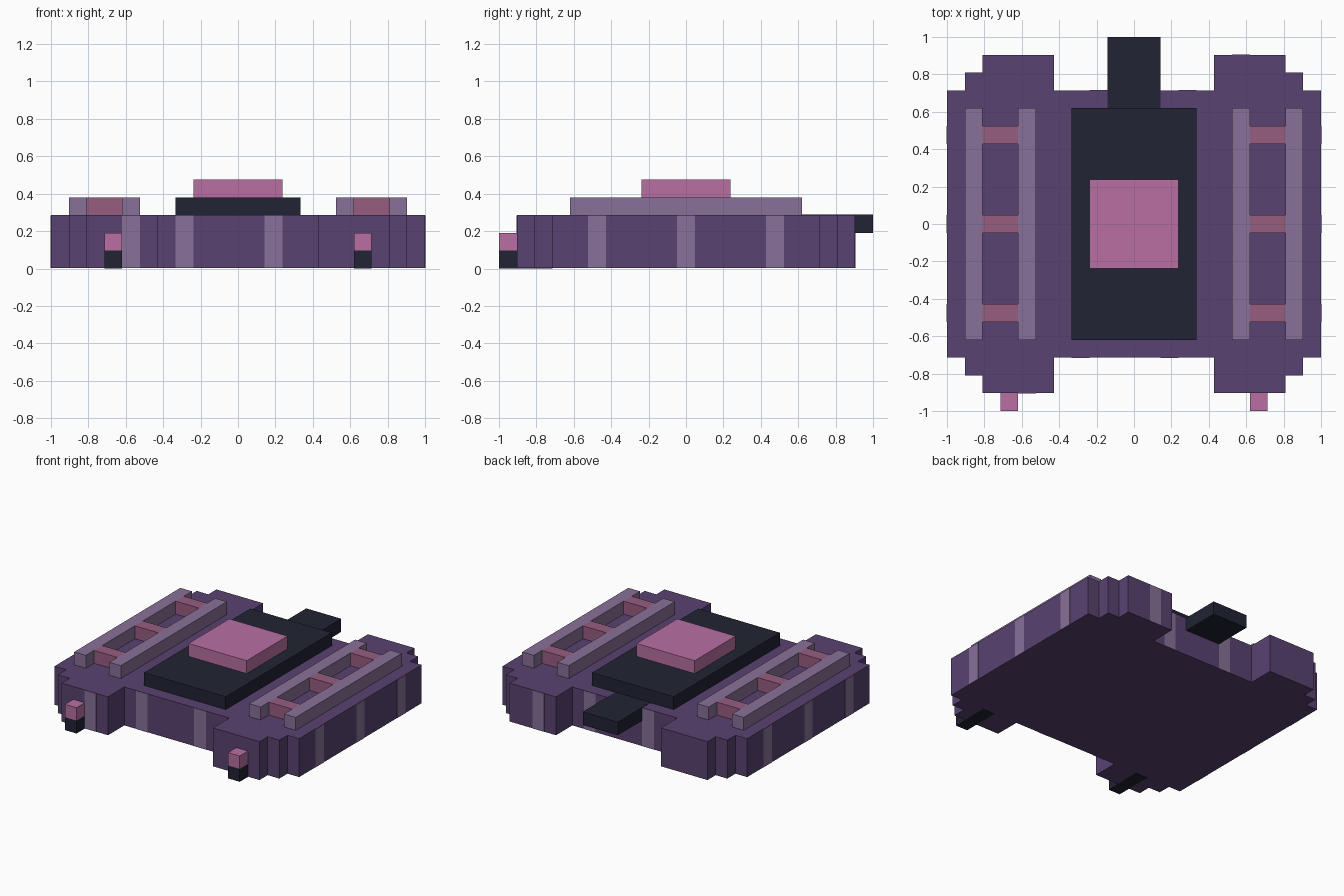
import bpy, bmesh

if "Cube" in bpy.data.objects:
    bpy.data.objects.remove(bpy.data.objects["Cube"])

U = 2 / 21  # one block
EPS = 0.002  # tiny offset that keeps flush faces apart


def material(name, rgb):
    m = bpy.data.materials.new(name)
    lin = [((c / 255 + 0.055) / 1.055) ** 2.4 for c in rgb]
    m.diffuse_color = (*lin, 1)
    m.use_nodes = True
    m.node_tree.nodes["Principled BSDF"].inputs["Base Color"].default_value = m.diffuse_color
    return m


PURPLE = material("deep purple", (89, 66, 113))
LILAC = material("dusty lilac", (136, 113, 152))
ROSE = material("muted rose", (151, 93, 127))
PINK = material("bright pink", (184, 111, 163))
DARK = material("dark navy", (33, 35, 51))


def finish(name, bm, mat):
    bmesh.ops.recalc_face_normals(bm, faces=bm.faces)
    mesh = bpy.data.meshes.new(name)
    bm.to_mesh(mesh)
    bm.free()
    mesh.materials.append(mat)
    bpy.context.collection.objects.link(bpy.data.objects.new(name, mesh))


def box(name, x, y, z, mat):
    """Box from (min, max) ranges."""
    bm = bmesh.new()
    bmesh.ops.create_cube(bm, size=1)
    for v in bm.verts:
        v.co = [r[0] if c < 0 else r[1] for c, r in zip(v.co, (x, y, z))]
    finish(name, bm, mat)


def blocks(name, x, y, z, mat):
    """Box from ranges counted in blocks."""
    box(name, *[(r[0] * U, r[1] * U) for r in (x, y, z)], mat)


# Hull: stepped outline, mirrored into four quarters, then extruded
quarter = [(4.5, 7.5), (4.5, 9.5), (8.5, 9.5), (8.5, 8.5),
           (9.5, 8.5), (9.5, 7.5), (10.5, 7.5)]
right = quarter + [(x, -y) for x, y in reversed(quarter)]
outline = right + [(-x, y) for x, y in reversed(right)]
bm = bmesh.new()
base = bm.faces.new([bm.verts.new((x * U, y * U, EPS)) for x, y in outline])
top = bmesh.ops.extrude_face_region(bm, geom=[base])["geom"]
for v in top:
    if isinstance(v, bmesh.types.BMVert):
        v.co.z = 3 * U
finish("hull", bm, PURPLE)

# Upright stripes on the walls; each end is the other turned half round
for s, end in ((1, "front"), (-1, "back")):
    for x, y in ((-6, -9.5), (-3, -7.5), (2, -7.5)):
        cx, cy = s * x * U, s * y * U
        box(end + "_stripe", (cx - U / 2, cx + U / 2), (cy - EPS, cy + EPS),
            (EPS, 3 * U - EPS), LILAC)
    for y in (-5, 0, 5):
        cx = s * 10.5 * U
        box("side_stripe", (cx - EPS, cx + EPS), ((y - .5) * U, (y + .5) * U),
            (EPS, 3 * U - EPS), LILAC)

# Deck slab, raised hatch and rear tailpiece
blocks("deck_slab", (-3.5, 3.5), (-6.5, 6.5), (3, 4), DARK)
blocks("hatch", (-2.5, 2.5), (-2.5, 2.5), (4, 5), PINK)
box("tailpiece", (-1.5 * U, 1.5 * U), (6.5 * U, 1), (2 * U, 3 * U + EPS), DARK)

for s in (-1, 1):
    def span(a, b):
        return sorted((s * a, s * b))
    # Ladder rails and crossbars on each side
    blocks("outer_rail", span(8.5, 9.5), (-6.5, 6.5), (3, 4), LILAC)
    blocks("inner_rail", span(5.5, 6.5), (-6.5, 6.5), (3, 4), LILAC)
    for y in (-5, 0, 5):
        blocks("crossbar", span(6.5, 8.5), (y - .5, y + .5), (3, 4), ROSE)
    # Front lamp on a dark foot that runs back beneath the hull
    blocks("lamp_foot", span(6.5, 7.5), (-10.5, -7.5), (0, 1), DARK)
    blocks("lamp", span(6.5, 7.5), (-10.5, -9.5), (1, 2), PINK)
